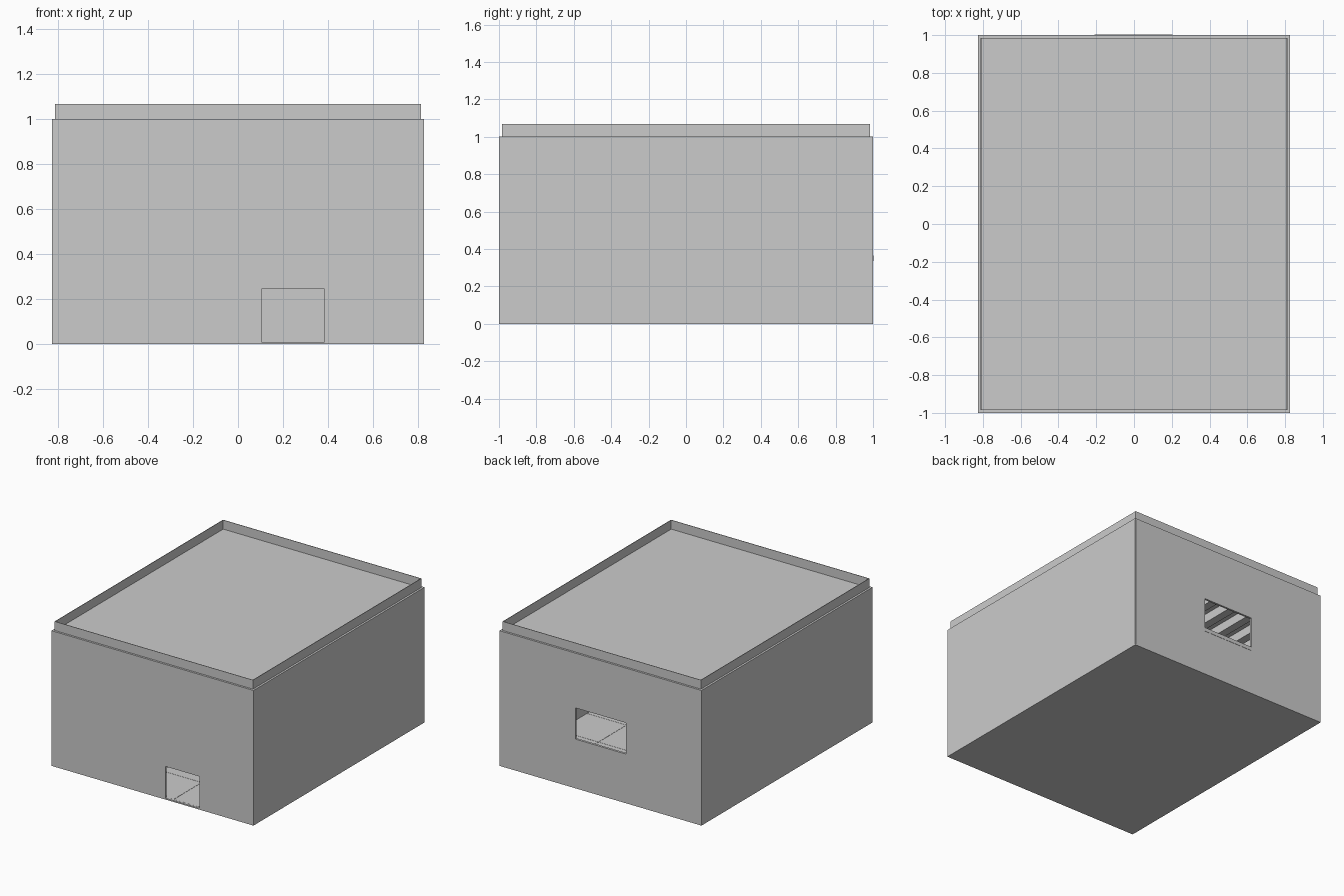
import bpy
import bmesh
from mathutils import Matrix, Vector

if "Cube" in bpy.data.objects:
    bpy.data.objects.remove(bpy.data.objects["Cube"], do_unlink=True)

grey = bpy.data.materials.new("plain_grey")
grey.use_nodes = True
grey.diffuse_color = (0.6, 0.6, 0.6, 1)
grey.node_tree.nodes["Principled BSDF"].inputs["Base Color"].default_value = (0.6, 0.6, 0.6, 1)

HX, HY, H = 0.827, 1.0, 1.0      # half width, half depth, roof height
T = 0.015                        # wall thickness
FLOOR = 0.01
COLS, ROWS = 5, 6


def boxes(name, spans):
    """One object from boxes, each given as (x0, x1, y0, y1, z0, z1)."""
    bm = bmesh.new()
    for x0, x1, y0, y1, z0, z1 in spans:
        mid = Vector((x0 + x1, y0 + y1, z0 + z1)) / 2
        size = Matrix.Diagonal((x1 - x0, y1 - y0, z1 - z0, 1))
        bmesh.ops.create_cube(bm, size=1, matrix=Matrix.Translation(mid) @ size)
    mesh = bpy.data.meshes.new(name)
    bm.to_mesh(mesh)
    bm.free()
    mesh.materials.append(grey)
    obj = bpy.data.objects.new(name, mesh)
    bpy.context.collection.objects.link(obj)
    return obj


def ring(name, outer, inner, y0, y1):
    """Upright panel with a rectangular hole; rectangles are (x0, x1, z0, z1)."""
    a0, a1, c0, c1 = outer
    b0, b1, d0, d1 = inner
    parts = [(a0, b0, c0, c1), (b1, a1, c0, c1), (b0, b1, c0, d0), (b0, b1, d1, c1)]
    boxes(name, [(x0, x1, y0, y1, z0, z1) for x0, x1, z0, z1 in parts
                 if x1 > x0 and z1 > z0])


# Front wall with doorway, back wall with window
full = (-HX + 0.004, HX - 0.004, 0, H)
door_frame = (-0.02, 0.505, 0, 0.335)
door_hole = (0.105, 0.385, FLOOR, 0.245)
window_frame = (-0.4, 0.4, 0.35, 0.665)
window_hole = (-0.21, 0.205, 0.365, 0.595)
ring("front_wall", full, door_frame, -HY, -HY + T)
ring("door_surround", door_frame, door_hole, -HY, -HY + T)
ring("back_wall", full, window_frame, HY - T, HY)
ring("window_surround", window_frame, window_hole, HY - T, HY)
boxes("window_sill", [(-0.21, 0.205, HY, HY + 0.002, 0.337, 0.365)])

# Side walls
for side, name in ((-1, "right_wall"), (1, "left_wall")):
    x0, x1 = sorted((side * HX, side * (HX - T)))
    boxes(name, [(x0, x1, -HY + 0.002, HY - 0.002, 0, H)])

# Floor slab and floor tiles
boxes("floor_slab", [(-HX, HX, -HY, HY, 0, FLOOR / 2)])
ix, iy, gap = HX - T, HY - T, 0.001
tw, td = 2 * ix / COLS, 2 * iy / ROWS
boxes("floor_tiles", [
    (-ix + i * tw + gap, -ix + (i + 1) * tw - gap,
     -iy + j * td + gap, -iy + (j + 1) * td - gap, FLOOR / 2, FLOOR)
    for i in range(COLS) for j in range(ROWS)])

# Roof and the beams under it
boxes("roof", [(-HX, HX, -HY, HY, H - 0.01, H)])
boxes("ceiling_beams", [
    (-ix + (k + 0.5) * tw / 2 - 0.03, -ix + (k + 0.5) * tw / 2 + 0.03,
     -iy, iy, H - 0.075, H - 0.01) for k in range(2 * COLS)])

# Parapet panels around the roof edge
top, thin = H + 0.067, 0.004
panels = []
for s in (-1, 1):
    y0, y1 = sorted((s * iy, s * (iy - thin)))
    panels += [(-ix + i * tw, -ix + (i + 1) * tw, y0, y1, H, top) for i in range(COLS)]
    x0, x1 = sorted((s * ix, s * (ix - thin)))
    panels += [(x0, x1, -iy + j * td, -iy + (j + 1) * td, H, top) for j in range(ROWS)]
boxes("parapet", panels)
